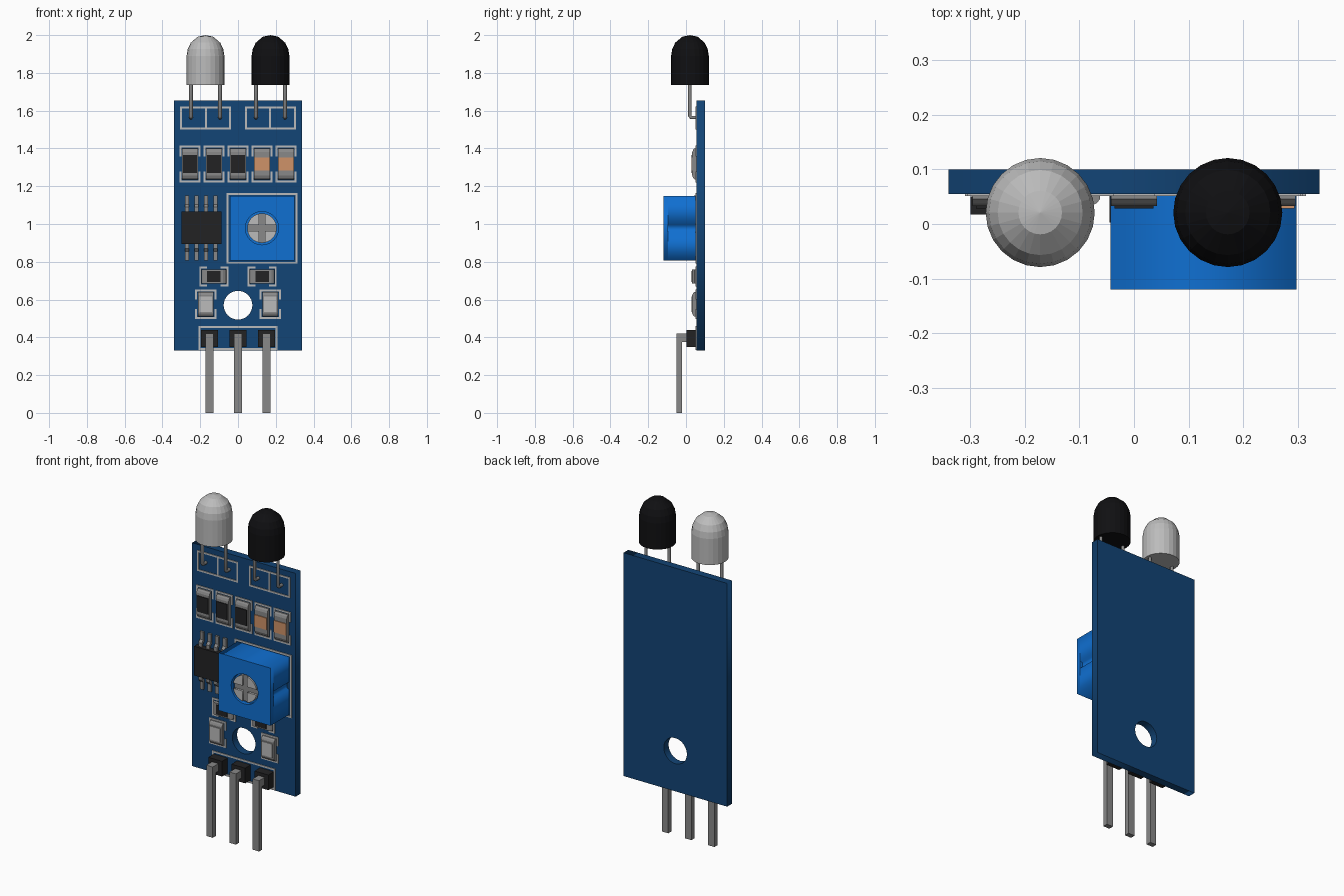
import bpy, bmesh
from math import sin, cos, pi, radians
from mathutils import Vector

if "Cube" in bpy.data.objects:
    bpy.data.objects.remove(bpy.data.objects["Cube"])


def material(name, r, g, b):
    m = bpy.data.materials.new(name)
    m.diffuse_color = (r, g, b, 1)
    m.use_nodes = True
    m.node_tree.nodes["Principled BSDF"].inputs["Base Color"].default_value = m.diffuse_color
    return m


NAVY = material("board_blue", 0.006, 0.058, 0.18)
BLUE = material("bright_blue", 0.005, 0.16, 0.64)
BLACK = material("black", 0.005, 0.005, 0.006)
CHIP = material("charcoal", 0.016, 0.016, 0.017)
METAL = material("metal", 0.25, 0.25, 0.25)
COPPER = material("copper", 0.62, 0.29, 0.14)
PALE = material("pale_grey", 0.5, 0.5, 0.5)
FACE = 0.055  # y of the board's front surface


def finish(name, bm, mat=None):
    bmesh.ops.recalc_face_normals(bm, faces=bm.faces)
    me = bpy.data.meshes.new(name)
    bm.to_mesh(me)
    bm.free()
    ob = bpy.data.objects.new(name, me)
    bpy.context.collection.objects.link(ob)
    if mat:
        me.materials.append(mat)
    return ob


def solid(bm, pts, vec):
    f = bm.faces.new([bm.verts.new(p) for p in pts])
    r = bmesh.ops.extrude_face_region(bm, geom=[f], use_keep_orig=True)
    bmesh.ops.translate(bm, vec=vec, verts=[v for v in r["geom"] if isinstance(v, bmesh.types.BMVert)])


def box(bm, x0, x1, y0, y1, z0, z1):
    solid(bm, [(x0, y0, z0), (x1, y0, z0), (x1, y0, z1), (x0, y0, z1)], (0, y1 - y0, 0))


def rect(x0, x1, z0, z1):
    return [(x0, z0), (x1, z0), (x1, z1), (x0, z1)]


def circle(x, z, r, n=32):
    return [(x + r * cos(2 * pi * i / n), z + r * sin(2 * pi * i / n)) for i in range(n)]


# Flat plate from x-z outlines; an inner outline becomes a hole
def plate(name, loops, y0, y1, mat=None):
    cu = bpy.data.curves.new(name, 'CURVE')
    cu.dimensions, cu.fill_mode = '2D', 'BOTH'
    cu.extrude = (y1 - y0) / 2
    for loop in loops:
        s = cu.splines.new('POLY')
        s.points.add(len(loop) - 1)
        for p, (x, z) in zip(s.points, loop):
            p.co = (x, z, 0, 1)
        s.use_cyclic_u = True
    tmp = bpy.data.objects.new(name + "_outline", cu)
    bpy.context.collection.objects.link(tmp)
    me = bpy.data.meshes.new_from_object(tmp)
    bm = bmesh.new()
    bm.from_mesh(me)
    bpy.data.objects.remove(tmp)
    bpy.data.meshes.remove(me)
    for v in bm.verts:
        v.co = Vector((v.co.x, (y0 + y1) / 2 - v.co.z, v.co.y))
    bmesh.ops.remove_doubles(bm, verts=bm.verts, dist=1e-5)
    return finish(name, bm, mat)


# Board with mounting hole
plate("circuit_board", [rect(-.34, .34, .33, 1.655), circle(0, .57, .076)], FACE, .10, NAVY)

# Printed outlines, all in one mesh
silk = bmesh.new()
T = 0.01


def line(x0, x1, z0, z1):
    box(silk, x0, x1, FACE - .004, FACE + .002, z0, z1)


def frame(x0, x1, z0, z1):
    line(x0, x1, z0, z0 + T)
    line(x0, x1, z1 - T, z1)
    line(x0, x0 + T, z0 + T, z1 - T)
    line(x1 - T, x1, z0 + T, z1 - T)


def brackets(cx, cz, half_len, half_wid, gap, upright):
    def put(u0, u1, v0, v1):
        u0, u1 = sorted((u0, u1))
        v0, v1 = sorted((v0, v1))
        if upright:
            line(cx + v0, cx + v1, cz + u0, cz + u1)
        else:
            line(cx + u0, cx + u1, cz + v0, cz + v1)
    for s in (-1, 1):
        put(s * half_len, s * (half_len - T), -half_wid, half_wid)
        for t in (-1, 1):
            put(s * gap, s * (half_len - T), t * half_wid, t * (half_wid - T))


# Surface-mount part: sloped metal terminals and a raised middle
def chip_part(name, cx, cz, L, W, mid_l, mid_w, mat, upright):
    def put(u, y, v):
        return (cx + v, y, cz + u) if upright else (cx + u, y, cz + v)
    bm = bmesh.new()
    prof = [(-L, FACE), (-L, .046), (-L * .9, .038), (-L * .75, .033)]
    prof += [(-u, y) for u, y in reversed(prof)]
    solid(bm, [put(u, y, -W) for u, y in prof], (2 * W, 0, 0) if upright else (0, 0, 2 * W))
    finish(name + "_terminals", bm, METAL)
    bm = bmesh.new()
    a, b = put(-mid_l, 0, -mid_w), put(mid_l, 0, mid_w)
    box(bm, a[0], b[0], .028, .05, a[2], b[2])
    finish(name + "_body", bm, mat)


for i in range(5):
    x = (i - 2) * .127
    res = i < 3
    chip_part("resistor" if res else "capacitor", x, 1.318, .083, .042,
              .047 if res else .035, .036 if res else .04, CHIP if res else COPPER, True)
    brackets(x, 1.318, .098, .056, .04, True)
for s in (-1, 1):
    chip_part("small_resistor", s * .128, .722, .066, .036, .036, .028, CHIP, False)
    brackets(s * .128, .722, .077, .053, .035, False)
    chip_part("indicator_light", s * .171, .575, .066, .042, .04, .034, PALE, True)
    brackets(s * .171, .575, .077, .056, .025, True)
    x0, x1 = sorted((s * .037, s * .306))
    frame(x0, x1, 1.50, 1.622)
    line(s * .17 - T / 2, s * .17 + T / 2, 1.51, 1.612)
frame(-.06, .315, .79, 1.163)
frame(-.208, .208, .333, .46)
finish("printed_outlines", silk, PALE)

# Eight-legged chip with gull-wing leads
bm = bmesh.new()
box(bm, -.30, -.087, .017, .05, .893, 1.066)
finish("chip_body", bm, CHIP)
bm = bmesh.new()
lead = [(.07, .03), (.11, .03), (.125, .043), (.171, .043), (.171, FACE), (.115, FACE), (.1, .042), (.07, .042)]
for x in (-.27, -.22, -.17, -.12):
    for s in (-1, 1):
        solid(bm, [(x - .011, y, .979 + s * dz) for dz, y in lead], (.022, 0, 0))
finish("chip_leads", bm, METAL)

# Trimmer: grooved body, front with round recess, slotted screw
px, pz = .127, .978
plate("trimmer_body", [[(-.043, .806), (.298, .806), (.298, .955), (.283, .96), (.283, .995),
                        (.298, 1.0), (.298, 1.148), (-.043, 1.148)]], -.095, FACE, BLUE)
plate("trimmer_front", [rect(-.043, .298, .806, 1.148), circle(px, pz, .088)], -.12, -.095, BLUE)
plate("screw_base", [circle(px, pz, .078)], -.105, -.09, METAL)
R, g = .078, .016
a0 = .207  # angle at which the slot edge meets the rim
for q in range(4):
    pts = [(g, g)] + [(R * cos(a0 + (pi / 2 - 2 * a0) * i / 6), R * sin(a0 + (pi / 2 - 2 * a0) * i / 6)) for i in range(7)]
    c, s = cos(q * pi / 2), sin(q * pi / 2)
    plate("screw_quarter", [[(px + x * c - z * s, pz + x * s + z * c) for x, z in pts]], -.118, -.104, PALE)

# Domed lamps on bent wire legs
dome = [(.1, 1.735), (.1, 1.89), (.094, 1.926), (.078, 1.96), (.04, 1.992), (0, 2.0)]
for name, x, mat in (("clear_lamp", -.172, PALE), ("dark_lamp", .172, BLACK)):
    bm = bmesh.new()
    N = 24
    rings = [[bm.verts.new((x + r * cos(2 * pi * i / N), .021 + r * sin(2 * pi * i / N), z)) for i in range(N)]
             for r, z in dome[:-1]]
    tip = bm.verts.new((x, .021, dome[-1][1]))
    bm.faces.new(rings[0])
    for lo, hi in zip(rings, rings[1:]):
        for i in range(N):
            bm.faces.new((lo[i], lo[i - 1], hi[i - 1], hi[i]))
    for i in range(N):
        bm.faces.new((rings[-1][i], rings[-1][i - 1], tip))
    finish(name, bm, mat)
    for s in (-1, 1):
        cu = bpy.data.curves.new(name + "_leg", 'CURVE')
        cu.dimensions, cu.bevel_depth, cu.bevel_resolution = '3D', .01, 1
        cu.use_fill_caps = True
        sp = cu.splines.new('POLY')
        path = [(.02, 1.74), (.02, 1.572), (.027, 1.563), (.06, 1.563)]
        sp.points.add(len(path) - 1)
        for p, (y, z) in zip(sp.points, path):
            p.co = (x + s * .077, y, z, 1)
        cu.materials.append(METAL)
        bpy.context.collection.objects.link(bpy.data.objects.new(name + "_leg", cu))

# Three-pin header with right-angle pins
pin = [(.003, .42), (-.05, .42), (-.05, 0), (-.02, 0), (-.02, .375), (.003, .375)]
for x in (-.152, 0, .152):
    bm = bmesh.new()
    box(bm, x - .045, x + .045, .003, FACE, .35, .44)
    finish("header_block", bm, CHIP)
    bm = bmesh.new()
    solid(bm, [(x - .021, y, z) for y, z in pin], (.042, 0, 0))
    finish("header_pin", bm, METAL)
